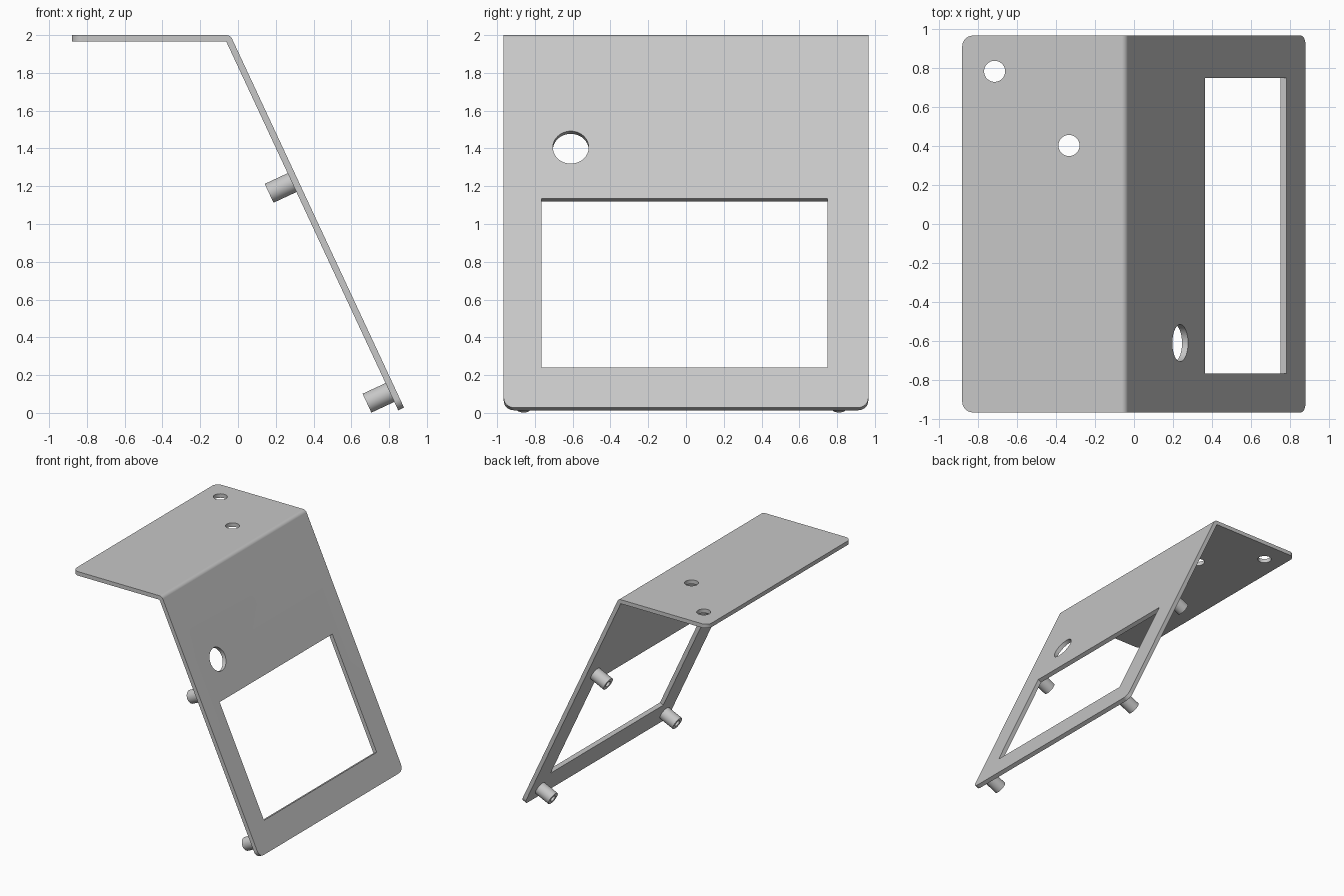
import bpy, bmesh
from math import radians, sin, cos
from mathutils import Vector

cube = bpy.data.objects.get("Cube")
if cube:
    bpy.data.objects.remove(cube)

# Main dimensions
THICK = 0.034
HALF_W = 0.965
TILT = radians(65)                                # bend angle of the sloping panel
NORMAL = Vector((sin(TILT), 0, cos(TILT)))        # outward from the slope
UP = Vector((-cos(TILT), 0, sin(TILT)))           # uphill along the slope
FOOT = Vector((0.879, 0, 0.028))                  # outer lower edge of the slope

grey = bpy.data.materials.new("plain grey")
grey.use_nodes = True
COLOUR = (0.57, 0.57, 0.57, 1)
grey.diffuse_color = COLOUR
grey.node_tree.nodes["Principled BSDF"].inputs["Base Color"].default_value = COLOUR


def make_object(name, bm, location=(0, 0, 0), tilt=0.0):
    bmesh.ops.recalc_face_normals(bm, faces=bm.faces[:])
    mesh = bpy.data.meshes.new(name)
    bm.to_mesh(mesh)
    bm.free()
    mesh.materials.append(grey)
    obj = bpy.data.objects.new(name, mesh)
    bpy.context.collection.objects.link(obj)
    obj.location = location
    obj.rotation_euler = (0, tilt, 0)
    return obj


def activate(obj):
    bpy.ops.object.select_all(action='DESELECT')
    obj.select_set(True)
    bpy.context.view_layer.objects.active = obj


def smooth(obj):
    activate(obj)
    bpy.ops.object.shade_smooth_by_angle(angle=radians(30))


def slope_point(y, s, depth=0.0):
    """Point at distance s up the slope and depth below its outer face."""
    return FOOT + UP * s - NORMAL * depth + Vector((0, y, 0))


def round_cutter(radius, location, tilt=0.0):
    bm = bmesh.new()
    bmesh.ops.create_cone(bm, cap_ends=True, segments=48, radius1=radius,
                          radius2=radius, depth=0.2)
    return make_object("cutter", bm, location, tilt)


def box_cutter(size, location, tilt):
    bm = bmesh.new()
    bmesh.ops.create_cube(bm, size=1)
    bmesh.ops.scale(bm, vec=size, verts=bm.verts[:])
    return make_object("cutter", bm, location, tilt)


def cut(obj, cutter):
    cutter.hide_render = True
    mod = obj.modifiers.new("cut", 'BOOLEAN')
    mod.operation = 'DIFFERENCE'
    mod.solver = 'EXACT'
    mod.object = cutter
    activate(obj)
    bpy.ops.object.modifier_apply(modifier=mod.name)
    bpy.data.objects.remove(cutter)


# Bent panel: side profile with a rounded outer bend, extruded across the width
inner_foot = FOOT - NORMAL * THICK
top_inner = 2 - THICK
rise = (top_inner - inner_foot.z) / UP.z
bend = inner_foot + UP * rise
STEPS = 10
profile = [Vector((-0.88, 0, top_inner)), Vector((-0.88, 0, 2))]
for i in range(STEPS + 1):
    a = TILT * i / STEPS
    profile.append(bend + Vector((sin(a), 0, cos(a))) * THICK)
profile += [FOOT, inner_foot, bend]

bm = bmesh.new()
side = bm.faces.new([bm.verts.new(p - Vector((0, HALF_W, 0))) for p in profile])
extruded = bmesh.ops.extrude_face_region(bm, geom=[side])
new_verts = [g for g in extruded["geom"] if isinstance(g, bmesh.types.BMVert)]
bmesh.ops.translate(bm, vec=(0, 2 * HALF_W, 0), verts=new_verts)


# Round the four free corners of the sheet
def at_free_end(v):
    return v.co.x < -0.87 or v.co.z < 0.1


corners = [e for e in bm.edges
           if all(at_free_end(v) for v in e.verts) and e.calc_length() < 2 * THICK]
bmesh.ops.recalc_face_normals(bm, faces=bm.faces[:])
bmesh.ops.bevel(bm, geom=corners, offset=0.055, segments=8, profile=0.5,
                affect='EDGES')
panel = make_object("bent_panel", bm)

# Window, large slope hole and two mounting holes
LOW, HIGH, RIGHT, LEFT = 0.234, 1.22, -0.765, 0.748
cut(panel, box_cutter((HIGH - LOW, LEFT - RIGHT, 0.2),
                      slope_point((LEFT + RIGHT) / 2, (LOW + HIGH) / 2), TILT))
cut(panel, round_cutter(0.095, slope_point(-0.61, 1.52), TILT))
for x, y in ((-0.714, 0.782), (-0.333, 0.402)):
    cut(panel, round_cutter(0.054, (x, y, 2)))
smooth(panel)
weighted = panel.modifiers.new("even_shading", 'WEIGHTED_NORMAL')
weighted.keep_sharp = True


# Hollow standoffs behind the corners of the window
def standoff(name, y, s):
    length, radius, bore = 0.135, 0.055, 0.027
    bm = bmesh.new()
    bmesh.ops.create_cone(bm, cap_ends=True, segments=32, radius1=radius,
                          radius2=radius, depth=length)
    end = min(bm.faces, key=lambda f: f.calc_center_median().z)
    bmesh.ops.inset_individual(bm, faces=[end], thickness=radius - bore)
    end = min((f for f in bm.faces if len(f.verts) > 4),
              key=lambda f: f.calc_center_median().z)
    hole = bmesh.ops.extrude_discrete_faces(bm, faces=[end])["faces"][0]
    bmesh.ops.translate(bm, vec=(0, 0, length * 0.9), verts=hole.verts[:])
    smooth(make_object(name, bm, slope_point(y, s, THICK + length / 2 - 0.001), TILT))


for height, s in (("lower", 0.104), ("upper", 1.33)):
    for place, y in (("front", -0.86), ("back", 0.81)):
        standoff(f"{height}_{place}_standoff", y, s)
